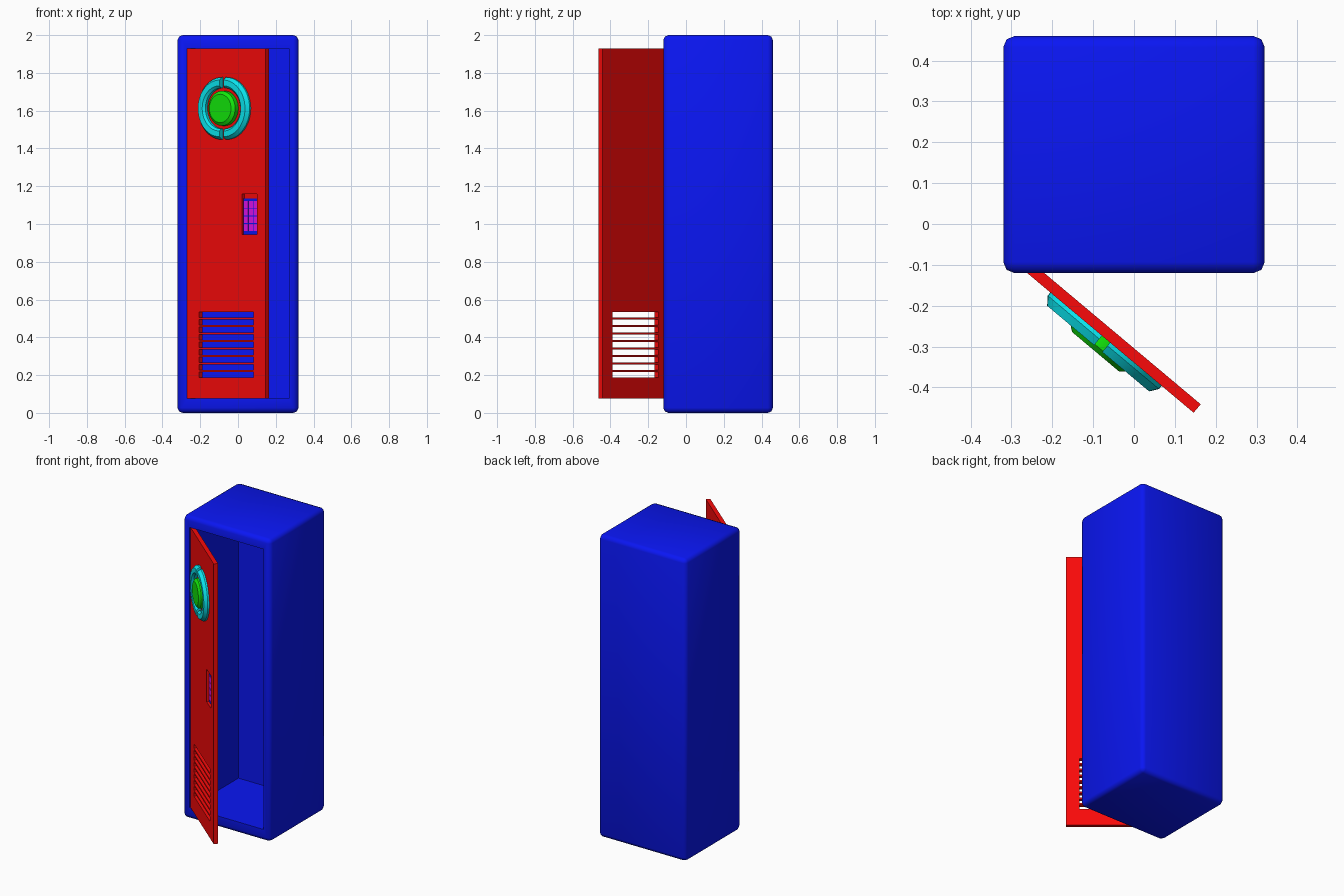
import bpy, bmesh, math
from mathutils import Matrix, Vector

if "Cube" in bpy.data.objects:
    bpy.data.objects.remove(bpy.data.objects["Cube"])


def material(name, rgb):
    m = bpy.data.materials.new(name)
    m.diffuse_color = (*rgb, 1)
    m.use_nodes = True
    m.node_tree.nodes["Principled BSDF"].inputs["Base Color"].default_value = m.diffuse_color
    return m


BLUE = material("blue", (0.003, 0.008, 0.9))
RED = material("red", (0.95, 0.003, 0.003))
GREEN = material("green", (0.006, 0.8, 0.003))
CYAN = material("cyan", (0.003, 0.8, 0.88))
MAGENTA = material("magenta", (0.75, 0.006, 0.85))

# Door frame: x runs along the door from the hinge, -y points outward
DOOR = Matrix.Translation((-0.27, -0.113, 0)) @ Matrix.Rotation(math.radians(-40), 4, 'Z')
DOOR_W, DOOR_T = 0.543, 0.027


def add_box(bm, lo, hi):
    lo, hi = Vector(lo), Vector(hi)
    mat = Matrix.Translation((lo + hi) / 2) @ Matrix.Diagonal((*(hi - lo), 1))
    bmesh.ops.create_cube(bm, size=1, matrix=mat)


def finish(bm, name, mat, matrix=Matrix(), smooth=0):
    bmesh.ops.recalc_face_normals(bm, faces=bm.faces)
    me = bpy.data.meshes.new(name)
    bm.to_mesh(me)
    bm.free()
    me.materials.append(mat)
    ob = bpy.data.objects.new(name, me)
    ob.matrix_world = matrix
    bpy.context.collection.objects.link(ob)
    bpy.ops.object.select_all(action='DESELECT')
    ob.select_set(True)
    bpy.context.view_layer.objects.active = ob
    if smooth:
        bpy.ops.object.shade_smooth_by_angle(angle=math.radians(smooth))
    return ob


def boxes(name, mat, spans, matrix=Matrix()):
    bm = bmesh.new()
    for lo, hi in spans:
        add_box(bm, lo, hi)
    return finish(bm, name, mat, matrix)


# Cabinet: rounded box, front face inset and pushed back into a hollow
bm = bmesh.new()
add_box(bm, (-0.32, -0.12, 0), (0.32, 0.46, 2))
bmesh.ops.bevel(bm, geom=bm.edges[:], offset=0.027, segments=2, profile=0.5, affect='EDGES')
front = max((f for f in bm.faces if f.normal.y < -0.99), key=lambda f: f.calc_area())
bmesh.ops.inset_individual(bm, faces=[front], thickness=0.02)
for v in front.verts:
    v.co.x = math.copysign(0.27, v.co.x)
    v.co.z = 1.93 if v.co.z > 1 else 0.077
back = bmesh.ops.extrude_discrete_faces(bm, faces=[front])["faces"][0]
for v in back.verts:
    v.co.y = 0.39
finish(bm, "cabinet", BLUE, smooth=50)

# Door panel with vent slots and a shallow keypad recess cut out
cuts = [((0.083, -0.05, 0.188 + i * 0.0397), (0.46, 0.08, 0.217 + i * 0.0397)) for i in range(9)]
cuts.append(((0.379, -0.05, 0.945), (0.483, 0.02, 1.16)))
cutter = boxes("door_cutter", RED, cuts, DOOR)
cutter.hide_render = True
door = boxes("door", RED, [((0, 0, 0.077), (DOOR_W, DOOR_T, 1.93))], DOOR)
mod = door.modifiers.new("cut", 'BOOLEAN')
mod.object, mod.operation, mod.solver = cutter, 'DIFFERENCE', 'EXACT'
bpy.ops.object.modifier_apply(modifier="cut")
bpy.data.objects.remove(cutter)

# Keypad: plate with a 3 x 4 block of keys
boxes("keypad_plate", BLUE, [((0.379, 0.015, 0.945), (0.483, 0.021, 1.135))], DOOR)
keys = []
for c in range(3):
    for r in range(4):
        x, z = 0.384 + c * 0.033, 0.963 + r * 0.041
        keys.append(((x, 0.012, z), (x + 0.028, 0.016, z + 0.037)))
boxes("keypad_keys", MAGENTA, keys, DOOR)

# Round ornament: two half rings around a raised button
EMBLEM = DOOR @ Matrix.Translation((0.263, 0, 1.612))


def sweep(bm, profile, start, angle, steps, shift=0.0):
    """Revolve (radius, height) points around the outward axis."""
    rings = []
    full = angle >= 2 * math.pi
    for i in range(steps if full else steps + 1):
        a = start + angle * i / steps
        rings.append([bm.verts.new((r * math.cos(a) + shift, -h, r * math.sin(a)))
                      for r, h in profile])
    return rings


# Half ring, mirrored to the other side
profile = [(0.108, -0.002), (0.108, 0.018), (0.12, 0.03), (0.15, 0.03), (0.165, 0.01), (0.165, -0.002)]
bm = bmesh.new()
rings = sweep(bm, profile, -math.pi / 2, math.pi, 24, shift=0.013)
n = len(profile)
for a, b in zip(rings, rings[1:]):
    for j in range(n):
        bm.faces.new((a[j], a[(j + 1) % n], b[(j + 1) % n], b[j]))
bm.faces.new(rings[0])
bm.faces.new(rings[-1])
ring = finish(bm, "ornament_half_rings", CYAN, EMBLEM, smooth=32)
ring.modifiers.new("mirror", 'MIRROR').use_mirror_merge = False

# Button with a chamfered rim
bm = bmesh.new()
rings = sweep(bm, [(0.092, -0.002), (0.092, 0.027), (0.075, 0.04)], 0, 2 * math.pi, 40)
for a, b in zip(rings, rings[1:] + rings[:1]):
    for j in range(2):
        bm.faces.new((a[j], a[j + 1], b[j + 1], b[j]))
for j in (0, 2):
    bm.faces.new([r[j] for r in rings])
finish(bm, "ornament_button", GREEN, EMBLEM, smooth=32)
